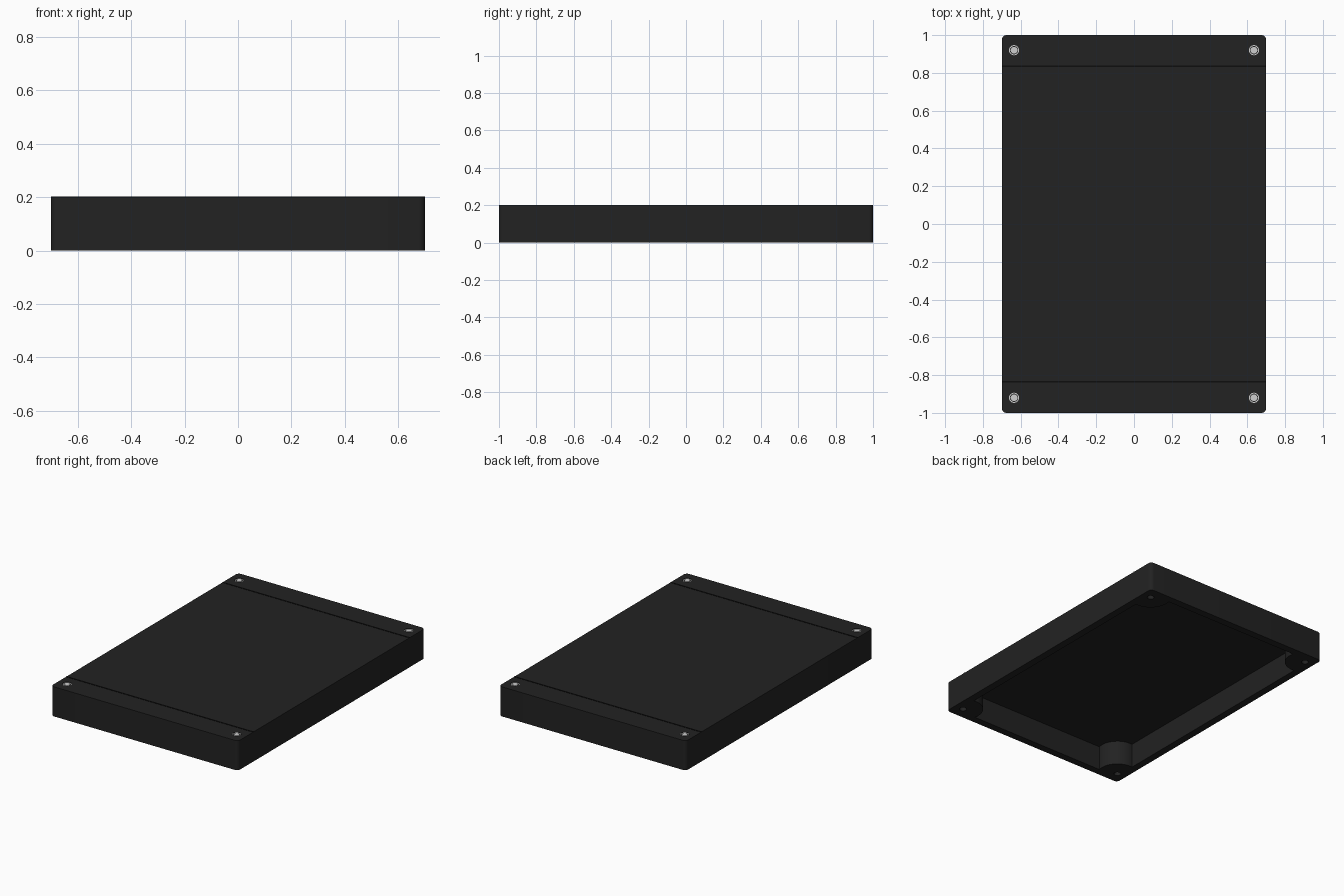
import bpy, bmesh, math
from math import cos, sin, pi, acos, asin

if "Cube" in bpy.data.objects:
    bpy.data.objects.remove(bpy.data.objects["Cube"])


def material(name, rgb):
    m = bpy.data.materials.new(name)
    m.use_nodes = True
    m.diffuse_color = (*rgb, 1)
    m.node_tree.nodes["Principled BSDF"].inputs["Base Color"].default_value = (*rgb, 1)
    return m


BLACK = material("black plastic", (0.016, 0.016, 0.016))
SEAM = material("deep black", (0.004, 0.004, 0.004))
STEEL = material("light steel", (0.62, 0.62, 0.62))

HX, HY, HEIGHT = 0.7, 1.0, 0.2
WALL, LID, CORNER = 0.05, 0.035, 0.025
SCREW_X, SCREW_Y, BOSS = 0.635, 0.92, 0.127
QUADRANTS = [(1, 1), (-1, 1), (-1, -1), (1, -1)]


def arc(cx, cy, r, a0, a1, n):
    return [(cx + r * cos(a0 + (a1 - a0) * i / n), cy + r * sin(a0 + (a1 - a0) * i / n))
            for i in range(n + 1)]


def four_corners(points):
    """Mirror one corner's points around all quadrants, keeping the winding."""
    loop = []
    for sx, sy in QUADRANTS:
        pts = points if sx * sy > 0 else points[::-1]
        loop += [(sx * x, sy * y) for x, y in pts]
    return loop


def prism(name, outline, z0, z1, mat):
    bm = bmesh.new()
    base = bm.faces.new([bm.verts.new((x, y, z0)) for x, y in outline])
    top = bmesh.ops.extrude_face_region(bm, geom=[base])["geom"]
    bmesh.ops.translate(bm, vec=(0, 0, z1 - z0),
                        verts=[g for g in top if isinstance(g, bmesh.types.BMVert)])
    bmesh.ops.recalc_face_normals(bm, faces=bm.faces)
    mesh = bpy.data.meshes.new(name)
    bm.to_mesh(mesh)
    bm.free()
    mesh.materials.append(mat)
    ob = bpy.data.objects.new(name, mesh)
    bpy.context.collection.objects.link(ob)
    return ob


def select(ob):
    bpy.ops.object.select_all(action='DESELECT')
    ob.select_set(True)
    bpy.context.view_layer.objects.active = ob


def cut(ob, cutter):
    cutter.hide_render = True
    select(ob)
    mod = ob.modifiers.new("cut", 'BOOLEAN')
    mod.operation, mod.solver, mod.object = 'DIFFERENCE', 'EXACT', cutter
    bpy.ops.object.modifier_apply(modifier=mod.name)
    bpy.data.objects.remove(cutter)


def smooth(ob):
    select(ob)
    bpy.ops.object.shade_smooth_by_angle(angle=math.radians(30))


def circle(x, y, r, n=24):
    return arc(x, y, r, 0, 2 * pi, n)[:-1]


# Shell with rounded upright edges
body = prism("enclosure_shell",
             four_corners(arc(HX - CORNER, HY - CORNER, CORNER, 0, pi / 2, 6)),
             0, HEIGHT, BLACK)

# Open underside, leaving a round boss in each corner
start = -acos((HX - WALL - SCREW_X) / BOSS)
end = -pi - asin((HY - WALL - SCREW_Y) / BOSS)
cut(body, prism("cavity_cutter",
                four_corners(arc(SCREW_X, SCREW_Y, BOSS, start, end, 16)),
                -0.1, HEIGHT - LID, BLACK))

# Screws: recess on top, blind hole below, rim and head
for i, (sx, sy) in enumerate(QUADRANTS):
    x, y = sx * SCREW_X, sy * SCREW_Y
    cut(body, prism("recess_cutter", circle(x, y, 0.028), HEIGHT - 0.006, HEIGHT + 0.1, BLACK))
    cut(body, prism("hole_cutter", circle(x, y, 0.022), -0.1, 0.1, BLACK))
    rim = prism(f"screw_rim_{i + 1}", circle(x, y, 0.027), HEIGHT - 0.008, HEIGHT - 0.002, STEEL)
    cut(rim, prism("rim_cutter", circle(x, y, 0.022), 0, 1, STEEL))
    smooth(rim)
    smooth(prism(f"screw_head_{i + 1}", circle(x, y, 0.018), HEIGHT - 0.008, HEIGHT - 0.001, STEEL))
smooth(body)

# Fine seam lines across the lid
for name, y in (("front_seam", -0.835), ("back_seam", 0.835)):
    prism(name, [(-HX, y - 0.005), (HX, y - 0.005), (HX, y + 0.005), (-HX, y + 0.005)],
          HEIGHT - 0.001, HEIGHT + 0.002, SEAM)
